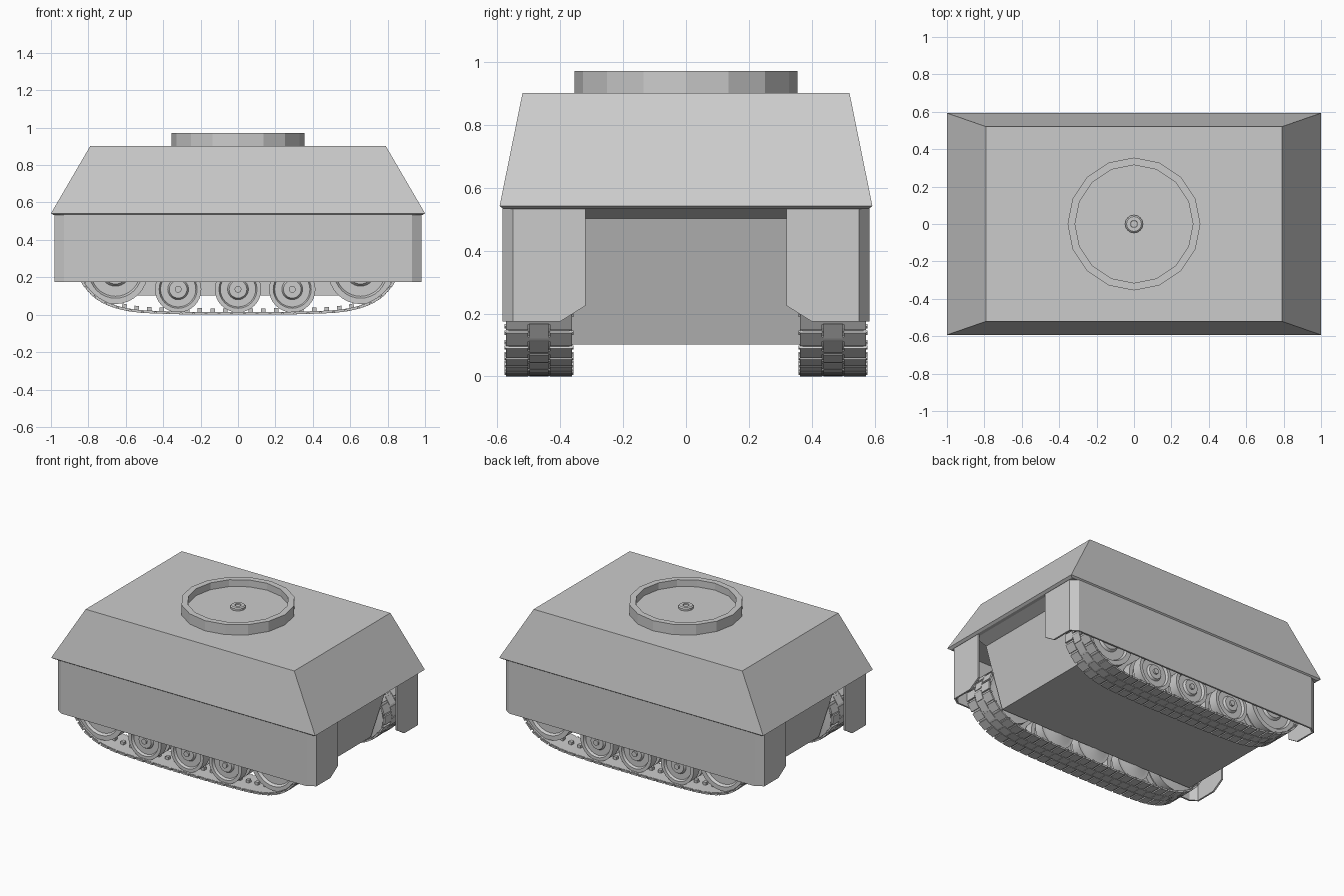
import bpy, bmesh, math
from mathutils import Vector

if "Cube" in bpy.data.objects:
    bpy.data.objects.remove(bpy.data.objects["Cube"])


def finish(bm, name, mirror=False, smooth=False):
    bmesh.ops.recalc_face_normals(bm, faces=bm.faces)
    me = bpy.data.meshes.new(name)
    bm.to_mesh(me)
    bm.free()
    ob = bpy.data.objects.new(name, me)
    bpy.context.collection.objects.link(ob)
    if smooth:
        bpy.ops.object.select_all(action='DESELECT')
        ob.select_set(True)
        bpy.context.view_layer.objects.active = ob
        bpy.ops.object.shade_smooth_by_angle(angle=math.radians(30))
    if mirror:
        mod = ob.modifiers.new("mirror", 'MIRROR')
        mod.use_axis = (False, True, False)
    return ob


def loft(bm, rings, closed=False):
    """Skin a list of equal vertex rings; cap the ends unless closed."""
    vs = [[bm.verts.new(p) for p in ring] for ring in rings]
    n = len(vs[0])
    pairs = list(zip(vs, vs[1:])) + ([(vs[-1], vs[0])] if closed else [])
    for a, b in pairs:
        for i in range(n):
            j = (i + 1) % n
            bm.faces.new((a[i], a[j], b[j], b[i]))
    if not closed:
        bm.faces.new(vs[0])
        bm.faces.new(vs[-1])


def rect(x, y, z):
    return [(-x, -y, z), (x, -y, z), (x, y, z), (-x, y, z)]


def lathe(name, profile, n, origin, axis='Z', **kw):
    """Profile of (radius, height along axis)."""
    ox, oy, oz = origin
    rings = []
    for r, h in profile:
        ring = []
        for i in range(n):
            a = 2 * math.pi * i / n
            c, s = r * math.cos(a), r * math.sin(a)
            ring.append((ox + c, oy + s, oz + h) if axis == 'Z' else (ox + c, oy + h, oz + s))
        rings.append(ring)
    bm = bmesh.new()
    loft(bm, rings)
    return finish(bm, name, **kw)


# Upper hull with sloped sides
bm = bmesh.new()
loft(bm, [rect(0.985, 0.58, 0.532), rect(1.0, 0.593, 0.542), rect(0.79, 0.52, 0.902)])
finish(bm, "upper_hull")

# Lower hull tub between the tracks
bm = bmesh.new()
loft(bm, [rect(0.75, 0.365, 0.102), rect(0.88, 0.365, 0.502), rect(0.975, 0.365, 0.538)])
finish(bm, "lower_hull")

# Turret ring with raised floor and central hub
lathe("turret_ring", [(0.355, 0.90), (0.355, 0.972), (0.315, 0.972), (0.315, 0.925)], 16, (0, 0, 0))
lathe("turret_hub", [(0.048, 0.92), (0.048, 0.938), (0.040, 0.945), (0.02, 0.945), (0.018, 0.938)],
      16, (0, 0, 0))

# Side skirts wrapping around the corners
half = [(0.98, 0.32, 0.225), (0.98, 0.40, 0.175), (0.98, 0.55, 0.175), (0.93, 0.584, 0.175)]
pts = half + [(-x, y, z) for x, y, z in reversed(half)]
bm = bmesh.new()
low = [bm.verts.new(p) for p in pts]
top = [bm.verts.new((x, y, 0.537)) for x, y, z in pts]
for i in range(len(pts) - 1):
    bm.faces.new((low[i + 1], low[i], top[i], top[i + 1]))
me = finish(bm, "side_skirt", mirror=True)
sol = me.modifiers.new("thickness", 'SOLIDIFY')
sol.thickness = 0.012
# outward normals decide which way the plate thickens
sol.offset = -1 if me.data.polygons[3].normal.y > 0 else 1


# Road wheels: twin discs with a guide groove, dished face and hub bolt
def wheel(name, x, z, r):
    prof = [(0.03, 0.36), (r * 0.8, 0.385), (r, 0.385), (r, 0.448), (r * 0.78, 0.448),
            (r * 0.78, 0.487), (r, 0.487), (r, 0.552), (r * 0.82, 0.552), (r * 0.76, 0.535),
            (r * 0.45, 0.535), (r * 0.38, 0.55), (0.018, 0.55), (0.018, 0.562)]
    lathe(name, prof, 32, (x, 0, z), 'Y', mirror=True, smooth=True)


for i, x in enumerate((-0.32, 0.0, 0.29)):
    wheel(f"road_wheel_{i + 1}", x, 0.136, 0.124)
wheel("drive_wheel", -0.655, 0.23, 0.173)
wheel("idler_wheel", 0.655, 0.23, 0.173)

# Track path: smooth closed loop, evenly resampled
right = [(0.0, 0.008), (0.4, 0.013), (0.6, 0.030), (0.74, 0.082), (0.83, 0.175),
         (0.85, 0.25), (0.82, 0.34), (0.75, 0.40), (0.655, 0.42), (0.35, 0.415), (0.0, 0.41)]
ctrl = [Vector(p) for p in right + [(-x, z) for x, z in reversed(right[1:-1])]]
n = len(ctrl)
dense = []
for i in range(n):
    p0, p1, p2, p3 = (ctrl[(i + k) % n] for k in (-1, 0, 1, 2))
    d = (p2 - p1).length
    t1 = (p2 - p0).normalized() * d
    t2 = (p3 - p1).normalized() * d
    for k in range(24):
        t = k / 24
        dense.append(p1 * (2*t**3 - 3*t**2 + 1) + t1 * (t**3 - 2*t**2 + t)
                     + p2 * (3*t**2 - 2*t**3) + t2 * (t**3 - t**2))
cum = [0.0]
for a, b in zip(dense, dense[1:] + dense[:1]):
    cum.append(cum[-1] + (b - a).length)


def on_path(s):
    s %= cum[-1]
    i = next(k for k in range(len(dense)) if cum[k + 1] > s)
    a, b = dense[i], dense[(i + 1) % len(dense)]
    t = (b - a).normalized()
    return a + t * (s - cum[i]), t, Vector((t.y, -t.x))


def pad(bm, s, length, y0, y1, inner, outer):
    """Box lying along the path, from inner to outer offset."""
    p, t, o = on_path(s)
    rings = []
    for u in (-length / 2, length / 2):
        q = [p + t * u + o * inner, p + t * u + o * outer]
        rings.append([(q[0].x, y0, q[0].y), (q[1].x, y0, q[1].y),
                      (q[1].x, y1, q[1].y), (q[0].x, y1, q[0].y)])
    loft(bm, rings)


# Continuous thin belt under the pads
bm = bmesh.new()
rings = []
for k in range(120):
    p, t, o = on_path(cum[-1] * k / 120)
    a, b = p - o * 0.006, p + o * 0.001
    rings.append([(a.x, 0.37, a.y), (b.x, 0.37, b.y), (b.x, 0.565, b.y), (a.x, 0.565, a.y)])
loft(bm, rings, closed=True)
finish(bm, "track_belt", mirror=True)

# Interlocking track pads, side pins and guide teeth
links = 56
pitch = cum[-1] / links
bm = bmesh.new()
for k in range(links):
    s = k * pitch
    pad(bm, s, pitch * 0.84, 0.362, 0.433, -0.004, 0.008)
    pad(bm, s, pitch * 0.84, 0.502, 0.573, -0.004, 0.008)
    pad(bm, s + pitch / 2, pitch * 0.84, 0.437, 0.498, -0.004, 0.008)
    pad(bm, s, pitch * 0.3, 0.425, 0.51, -0.004, 0.006)
    pad(bm, s + pitch * 0.3, 0.010, 0.358, 0.577, -0.006, 0.004)
    pad(bm, s, pitch * 0.35, 0.455, 0.48, -0.026, -0.003)
finish(bm, "track_links", mirror=True)
